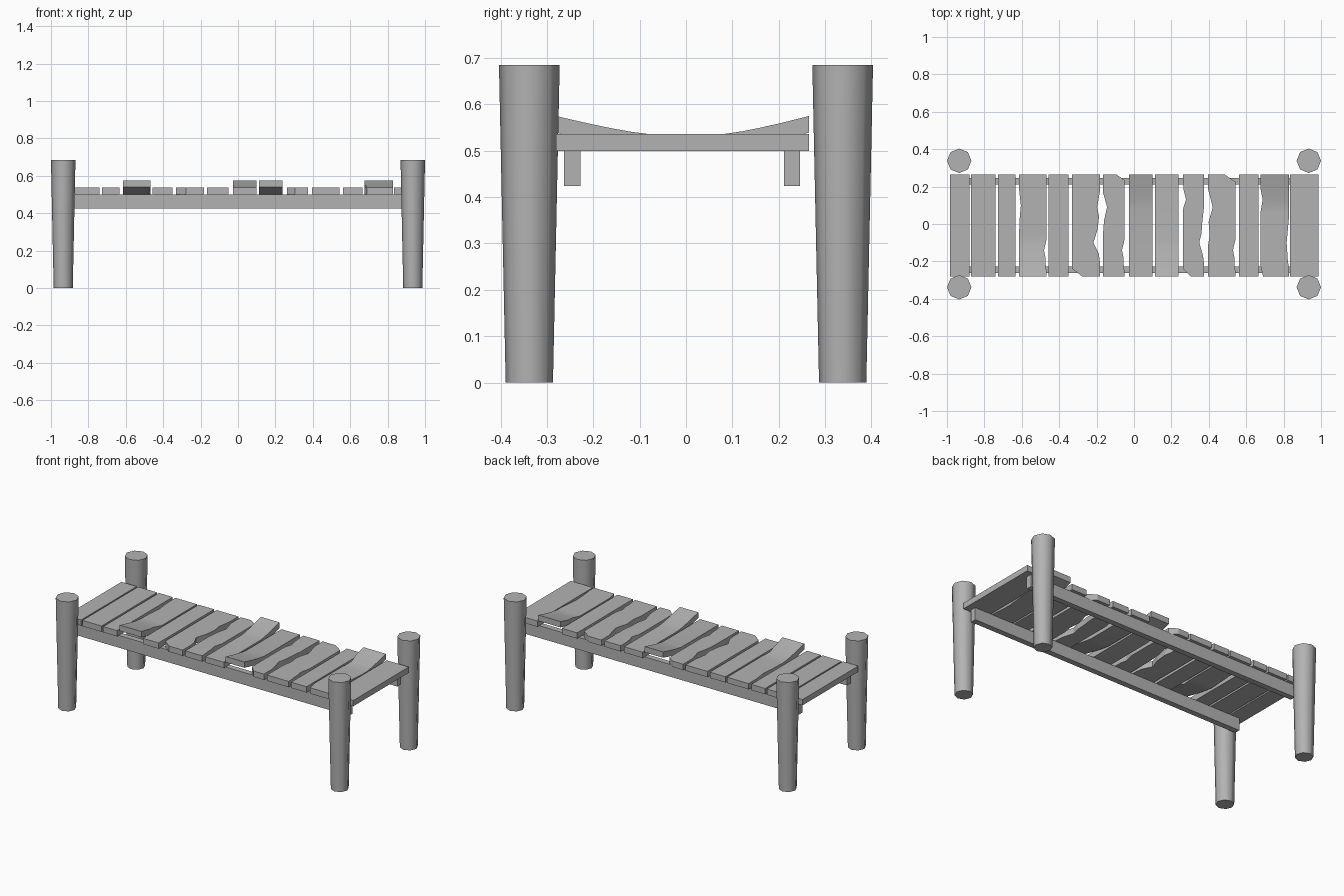
import bpy, bmesh

if "Cube" in bpy.data.objects:
    bpy.data.objects.remove(bpy.data.objects["Cube"])

Y0, Y1 = -0.28, 0.265      # plank ends
Z0, T = 0.50, 0.036        # plank underside and thickness

# Dark weathered grey
wood = bpy.data.materials.new("weathered_wood")
wood.diffuse_color = (0.45, 0.45, 0.45, 1)
wood.use_nodes = True
wood.node_tree.nodes["Principled BSDF"].inputs["Base Color"].default_value = wood.diffuse_color


def smooth(ob, angle):
    bpy.ops.object.select_all(action='DESELECT')
    ob.select_set(True)
    bpy.context.view_layer.objects.active = ob
    bpy.ops.object.shade_smooth_by_angle(angle=angle)


def loft(name, rings):
    """Closed solid through a list of equal-length rings."""
    bm = bmesh.new()
    vs = [[bm.verts.new(p) for p in r] for r in rings]
    n = len(vs[0])
    for a, b in zip(vs, vs[1:]):
        for i in range(n):
            j = (i + 1) % n
            bm.faces.new((a[i], a[j], b[j], b[i]))
    bm.faces.new(vs[0])
    bm.faces.new(vs[-1])
    bmesh.ops.recalc_face_normals(bm, faces=bm.faces)
    me = bpy.data.meshes.new(name)
    bm.to_mesh(me)
    bm.free()
    me.materials.append(wood)
    ob = bpy.data.objects.new(name, me)
    bpy.context.collection.objects.link(ob)
    return ob


def interp(pts, y):
    for (ya, a), (yb, b) in zip(pts, pts[1:]):
        if ya <= y <= yb:
            return a + (b - a) * (y - ya) / (yb - ya)
    return 0.0


def lift(y, bend):
    """Upward warp of one plank end: -1 front, 1 back."""
    d = y * bend - 0.08
    span = (Y1 if bend > 0 else -Y0) - 0.08
    return 0.039 * (d / span) ** 1.25 if bend and d > 0 else 0.0


def plank(name, x0, x1, left=(), right=(), bend=0):
    # left / right: (y, inward chip depth) points along each worn edge
    def edge(pts):
        pts = sorted(pts)
        if not pts or pts[0][0] > Y0:
            pts.insert(0, (Y0, 0))
        if pts[-1][0] < Y1:
            pts.append((Y1, 0))
        return pts
    l, r = edge(left), edge(right)
    ys = {p[0] for p in l + r}
    if bend:
        ys |= {bend * v for v in (0.08, 0.12, 0.16, 0.20, 0.235)}
    rings = []
    for y in sorted(ys):
        a, b, z = x0 + interp(l, y), x1 - interp(r, y), Z0 + lift(y, bend)
        rings.append([(a, y, z), (b, y, z), (b, y, z + T), (a, y, z + T)])
    ob = loft(name, rings)
    if bend:
        smooth(ob, 0.35)


# Deck planks: x range, left chips, right chips, warped end
chip_low = [(-0.08, 0), (-0.14, .014), (-0.18, .006), (-0.21, .006), (-0.26, 0)]
planks = [
    (-.985, -.880), (-.871, -.740), (-.728, -.633),
    (-.615, -.467, [(.19, 0), (.10, .010), (.03, .004), (-.06, 0)], chip_low, -1),
    (-.456, -.349),
    (-.332, -.183, [(Y0, .055), (-.238, 0)],
     [(.17, 0), (.09, .014), (.04, .004), (-.03, .012), (-.10, .034), (-.16, .005), (-.2, 0)]),
    (-.166, -.050, [(.17, 0), (.09, .022), (.02, .006), (-.06, 0)],
     chip_low + [(.235, 0), (Y1, .045)]),
    (-.028, .099, (), (), 1),
    (.112, .239, (), (), -1),
    (.262, .373, [(Y0, .042), (-.238, 0), (.08, 0), (.13, .016), (.18, .004), (.22, 0)],
     [(.08, 0), (.01, .008), (-.05, .012), (-.10, .024), (-.17, .004), (-.2, 0)]),
    (.395, .543, [(.19, 0), (.09, .026), (.01, .004), (-.06, .010), (-.12, 0)],
     chip_low + [(.225, 0), (Y1, .06)]),
    (.561, .666),
    (.676, .828, [(Y0, .014), (-.22, 0), (.06, 0), (.13, .012), (.19, 0)],
     [(.03, 0), (-.10, .012), (-.19, .006), (-.24, 0)], 1),
    (.834, .986),
]
for i, p in enumerate(planks):
    plank(f"deck_plank_{i + 1}", *p)

# Long support beams under the deck
for name, y in (("front_beam", -0.263), ("back_beam", 0.211)):
    loft(name, [[(x, y, .424), (x, y + .035, .424), (x, y + .035, Z0), (x, y, Z0)]
                for x in (-.945, .945)])

# Tapered eight-sided posts
for sx, side in ((-1, "left"), (1, "right")):
    for sy, end in ((-1, "front"), (1, "back")):
        bpy.ops.mesh.primitive_cone_add(vertices=8, radius1=.051, radius2=.0655, depth=.685,
                                        location=(sx * .9345, sy * .338, .3425))
        post = bpy.context.object
        post.name = f"{end}_{side}_post"
        post.data.materials.append(wood)
        smooth(post, 0.9)
